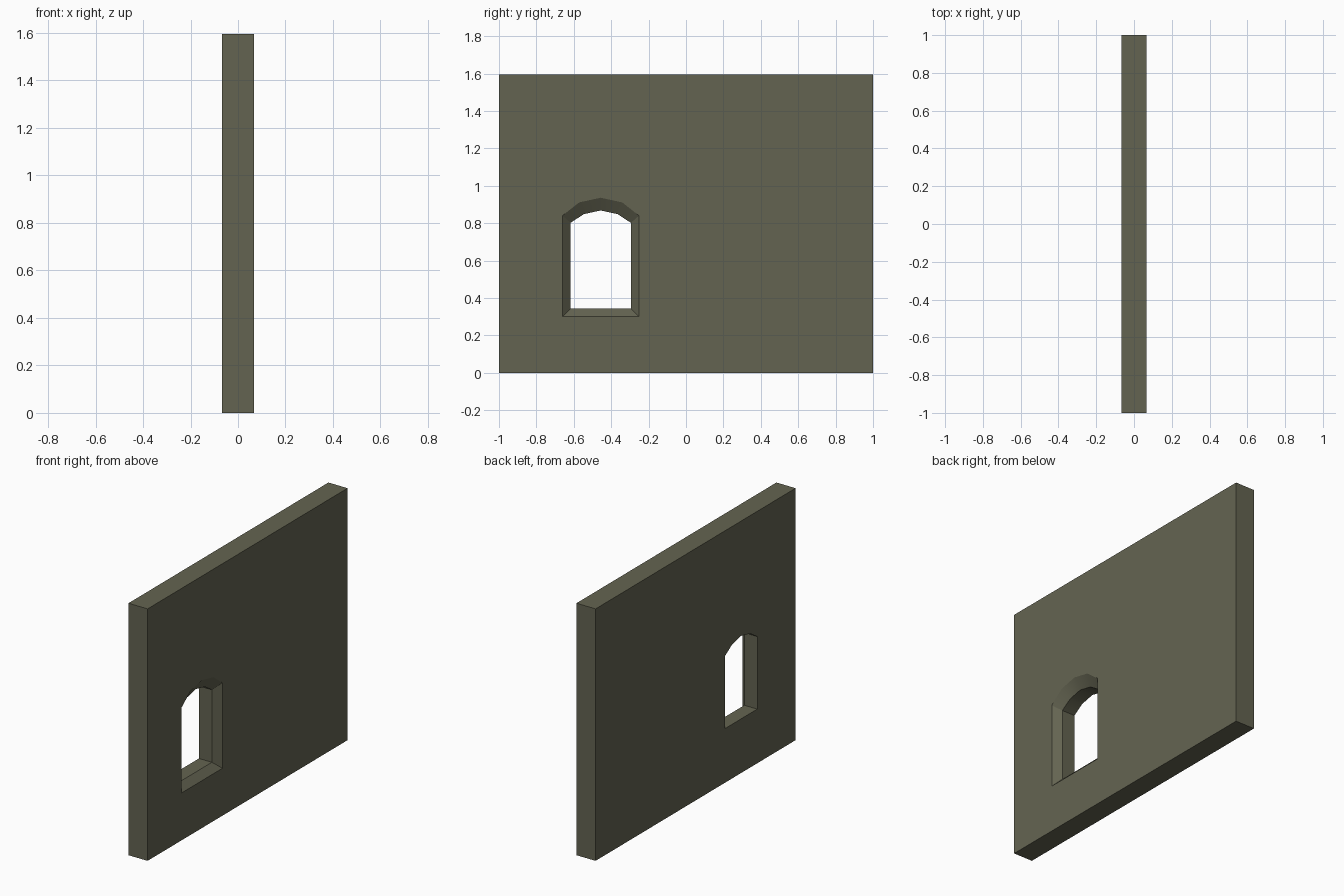
import bpy, bmesh, math

if "Cube" in bpy.data.objects:
    bpy.data.objects.remove(bpy.data.objects["Cube"])

HALF_T, HALF_W, HEIGHT = 0.067, 1.0, 1.595   # wall half thickness, half width, height
WIN_Y, SPLAY = -0.456, 0.043                 # window centre, depth of the splayed reveal


def arch(half, bottom, spring, shoulder, shoulder_z, top):
    """Window outline: square sill and jambs under a four-sided low arch."""
    pts = [(-half, bottom), (half, bottom), (half, spring), (shoulder, shoulder_z),
           (0, top), (-shoulder, shoulder_z), (-half, spring)]
    return [(WIN_Y + y, z) for y, z in pts]


bm = bmesh.new()


def ring(x, pts):
    vs = [bm.verts.new((x, y, z)) for y, z in pts]
    edges = [bm.edges.new((vs[i], vs[(i + 1) % len(vs)])) for i in range(len(vs))]
    return vs, edges


def bridge(a, b):
    n = len(a)
    for i in range(n):
        j = (i + 1) % n
        bm.faces.new((a[i], a[j], b[j], b[i]))


# outlines of the wall and the window opening
rect = [(-HALF_W, 0), (HALF_W, 0), (HALF_W, HEIGHT), (-HALF_W, HEIGHT)]
wide = arch(0.205, 0.30, 0.84, 0.115, 0.911, 0.936)
narrow = arch(0.161, 0.343, 0.802, 0.091, 0.848, 0.868)

near_wall, near_wall_e = ring(HALF_T, rect)
far_wall, far_wall_e = ring(-HALF_T, rect)
near_win, near_win_e = ring(HALF_T, wide)
mid_win, _ = ring(HALF_T - SPLAY, narrow)
far_win, far_win_e = ring(-HALF_T, narrow)

# the two big wall faces, each with its opening
bmesh.ops.triangle_fill(bm, edges=near_wall_e + near_win_e, use_beauty=True)
bmesh.ops.triangle_fill(bm, edges=far_wall_e + far_win_e, use_beauty=True)

# wall rim, splayed reveal and straight reveal
bridge(near_wall, far_wall)
bridge(near_win, mid_win)
bridge(mid_win, far_win)
bmesh.ops.recalc_face_normals(bm, faces=bm.faces[:])

mesh = bpy.data.meshes.new("wall_with_window")
bm.to_mesh(mesh)
bm.free()
wall = bpy.data.objects.new("wall_with_window", mesh)
bpy.context.collection.objects.link(wall)

# olive grey stone
mat = bpy.data.materials.new("olive_grey_stone")
mat.diffuse_color = (0.127, 0.127, 0.083, 1)
mat.use_nodes = True
mat.node_tree.nodes["Principled BSDF"].inputs["Base Color"].default_value = mat.diffuse_color
mesh.materials.append(mat)

# smooth arch, crisp corners
bpy.context.view_layer.objects.active = wall
wall.select_set(True)
bpy.ops.object.shade_smooth_by_angle(angle=math.radians(30))
